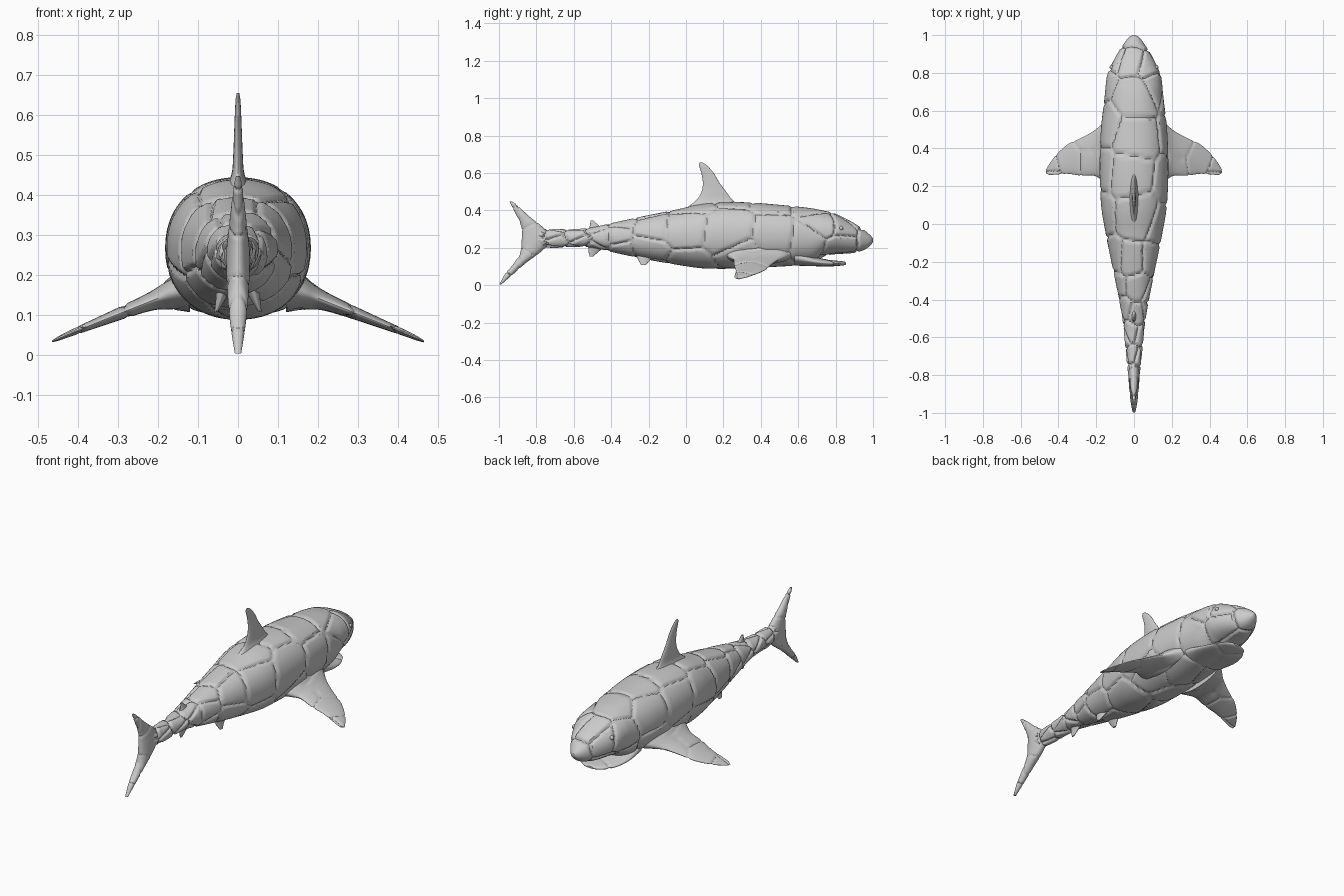
import bpy, bmesh, math, random
from mathutils import Vector, kdtree

if "Cube" in bpy.data.objects:
    bpy.data.objects.remove(bpy.data.objects["Cube"])

random.seed(7)


def spline(secs, k):
    """Catmull-Rom interpolation of section tuples."""
    out = []
    for i in range(len(secs) - 1):
        a, b, c, d = (secs[max(i - 1, 0)], secs[i], secs[i + 1],
                      secs[min(i + 2, len(secs) - 1)])
        for j in range(k):
            t = j / k
            out.append([0.5 * (2 * q + (r - p) * t + (2 * p - 5 * q + 4 * r - s) * t * t
                               + (3 * q - p - 3 * r + s) * t ** 3)
                        for p, q, r, s in zip(a, b, c, d)])
    return out + [list(secs[-1])]


def loft(name, secs, k, n, point, seeds=(), depth=0.0, width=0.012):
    """Skin rings, then press plate seams where seed cells meet."""
    bm = bmesh.new()
    rings = [[bm.verts.new(point(s, 2 * math.pi * i / n)) for i in range(n)]
             for s in spline(secs, k)]
    for a, b in zip(rings, rings[1:]):
        for i in range(n):
            bm.faces.new((a[i], a[(i + 1) % n], b[(i + 1) % n], b[i]))
    bm.faces.new(rings[0])
    bm.faces.new(rings[-1])
    bmesh.ops.recalc_face_normals(bm, faces=bm.faces)
    bm.normal_update()
    if len(seeds) > 1:
        tree = kdtree.KDTree(len(seeds))
        for i, s in enumerate(seeds):
            tree.insert(s, i)
        tree.balance()
        moves = []
        for v in bm.verts:
            (p, _, d0), (q, _, d1) = tree.find_n(v.co, 2)
            edge = (d1 * d1 - d0 * d0) / (2 * (p - q).length)
            moves.append((v, v.normal * depth * max(0, 1 - edge / width)))
        for v, m in moves:
            v.co -= m
    me = bpy.data.meshes.new(name)
    bm.to_mesh(me)
    bm.free()
    ob = bpy.data.objects.new(name, me)
    bpy.context.collection.objects.link(ob)
    bpy.ops.object.select_all(action='DESELECT')
    ob.select_set(True)
    bpy.context.view_layer.objects.active = ob
    bpy.ops.object.shade_smooth_by_angle(angle=math.radians(35))
    return ob


def power(v, e):
    return math.copysign(abs(v) ** e, v)


def body_point(s, a):
    y, top, bot, w = s
    return Vector((w * power(math.cos(a), 0.92), y,
                   (top + bot) / 2 + (top - bot) / 2 * power(math.sin(a), 0.92)))


def fin(name, secs, flat=False, side=1, depth=0.0, k=8):
    """Sections are x, z, leading y, trailing y, half thickness."""
    def point(s, a):
        x, z, y0, y1, t = s
        off = t * math.sin(a)
        y = (y0 + y1) / 2 + (y0 - y1) / 2 * math.cos(a)
        return Vector((side * x, y, z + off) if flat else (side * x + off, y, z))
    seeds = []
    if depth:
        for i, s in enumerate(secs[::2]):
            for f in ((0.25, 0.75) if i % 2 else (0.5,)):
                seeds.append(Vector((side * s[0], s[2] + (s[3] - s[2]) * f
                                     + random.uniform(-.03, .03), s[1])))
    return loft(name, secs, k, 40, point, seeds, depth, 0.009)


# Body: y, top, bottom, half width
BODY = [(1.0, .25, .232, .008), (.985, .268, .212, .03), (.95, .297, .188, .057),
        (.89, .337, .172, .095), (.80, .382, .166, .138), (.74, .398, .155, .149),
        (.66, .413, .112, .157), (.5, .43, .1, .175), (.3, .444, .09, .182),
        (.1, .436, .09, .174), (-.05, .405, .11, .15), (-.2, .375, .136, .12),
        (-.35, .343, .167, .089), (-.5, .31, .2, .062), (-.6, .3, .205, .051),
        (-.7, .3, .2, .041), (-.78, .3, .205, .033), (-.85, .285, .22, .02)]

# Plate centres scattered around the body surface
seeds, y = [Vector((0, .99, .24))], .86
dense = spline(BODY, 10)
while y > -.85:
    s = min(dense, key=lambda q: abs(q[0] - y))
    step = max(.11, s[3] * 1.35)
    count, start = 5, random.random() * 6
    for i in range(count):
        p = body_point(s, start + (i + random.uniform(-.25, .25)) * 2 * math.pi / count)
        p.y += random.uniform(-.3, .3) * step
        seeds.append(p)
    y -= step
loft("body", BODY, 14, 128, body_point, seeds, 0.010, 0.013)

# Lower jaw below the open mouth
JAW = [(.58, .2, .105, .13), (.68, .155, .102, .128), (.76, .137, .1, .11),
       (.82, .13, .104, .08), (.845, .127, .107, .05), (.855, .122, .112, .02)]
loft("lower_jaw", JAW, 8, 64, body_point,
     [Vector((x, q, .11)) for x, q in ((-.06, .72), (.07, .7), (.0, .83))], 0.006)

# Tail fin
fin("tail_fin", [(0, .004, -.988, -.998, .008), (0, .06, -.923, -.967, .017),
                 (0, .12, -.855, -.918, .024), (0, .18, -.775, -.885, .028),
                 (0, .25, -.715, -.878, .03), (0, .31, -.765, -.88, .024),
                 (0, .37, -.84, -.905, .017), (0, .42, -.893, -.93, .011),
                 (0, .447, -.928, -.944, .005)], depth=.004, k=12)

# Main dorsal fin
fin("dorsal_fin", [(0, .4, .33, -.02, .04), (0, .45, .255, .05, .017),
                   (0, .5, .215, .083, .012), (0, .55, .178, .09, .01),
                   (0, .6, .148, .082, .008), (0, .638, .115, .07, .006),
                   (0, .655, .09, .072, .003)])

# Small rear fins above and below the tail stem
fin("rear_dorsal_fin", [(0, .29, -.42, -.52, .02), (0, .315, -.46, -.515, .01),
                        (0, .345, -.495, -.51, .004)])
fin("anal_fin", [(0, .215, -.42, -.52, .02), (0, .185, -.46, -.522, .01),
                 (0, .155, -.495, -.515, .004)])

# Paired fins and eyes
for side, tag in ((1, "right"), (-1, "left")):
    fin("pectoral_fin_" + tag,
        [(.12, .172, .575, .2, .065), (.165, .156, .535, .228, .043),
         (.21, .138, .495, .255, .026), (.28, .11, .455, .256, .018),
         (.35, .082, .422, .266, .013), (.41, .058, .368, .262, .009),
         (.445, .043, .322, .26, .006), (.465, .034, .288, .268, .003)],
        flat=True, side=side, depth=.005, k=12)
    fin("pelvic_fin_" + tag,
        [(.035, .17, -.15, -.27, .02), (.045, .135, -.19, -.255, .011),
         (.055, .108, -.215, -.24, .004)], side=side)
    bpy.ops.mesh.primitive_uv_sphere_add(segments=16, ring_count=10, radius=.011,
                                         location=(side * .118, .83, .305))
    eye = bpy.context.object
    eye.name = "eye_" + tag
    bpy.ops.object.shade_smooth()
